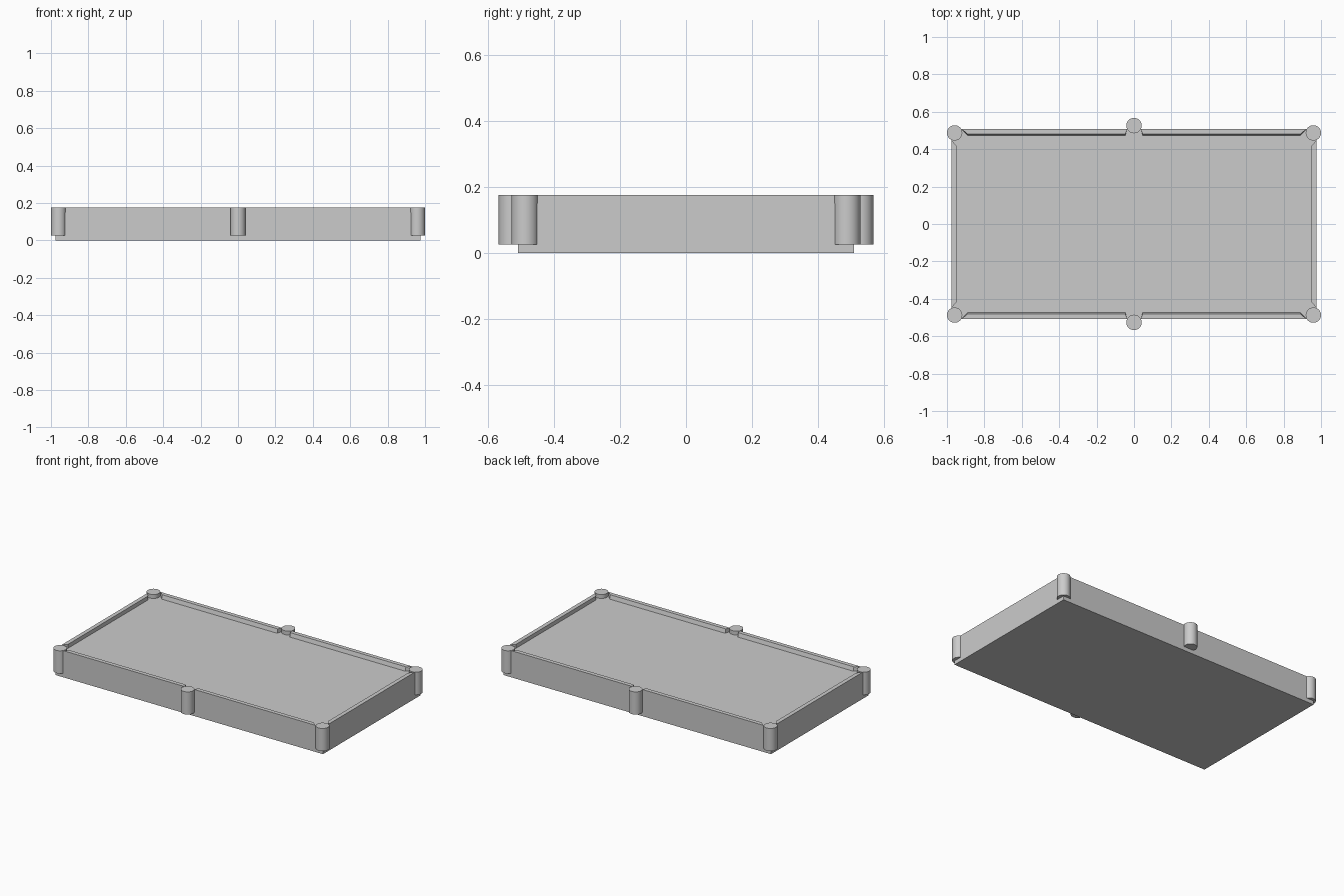
import bpy, bmesh

if "Cube" in bpy.data.objects:
    bpy.data.objects.remove(bpy.data.objects["Cube"])

HX, HY = 0.977, 0.508      # half size of the table body
BED, TOP = 0.15, 0.176     # playing surface and rail heights


def prism(name, lower, upper, z0, z1):
    """Closed solid between two matching outlines."""
    bm = bmesh.new()
    lo = [bm.verts.new((x, y, z0)) for x, y in lower]
    hi = [bm.verts.new((x, y, z1)) for x, y in upper]
    n = len(lo)
    bm.faces.new(lo[::-1])
    bm.faces.new(hi)
    for i in range(n):
        bm.faces.new((lo[i], lo[(i + 1) % n], hi[(i + 1) % n], hi[i]))
    bmesh.ops.recalc_face_normals(bm, faces=bm.faces[:])
    me = bpy.data.meshes.new(name)
    bm.to_mesh(me)
    bm.free()
    ob = bpy.data.objects.new(name, me)
    bpy.context.collection.objects.link(ob)
    return ob


# table body with the flat playing bed on top
body = [(-HX, -HY), (HX, -HY), (HX, HY), (-HX, HY)]
prism("table_bed", body, body, 0, BED)

# four long rails with angled ends and a slightly sloped inner face
for sx in (-1, 1):
    for sy in (-1, 1):
        def outline(inner):
            pts = [(0.037, HY), (0.922, HY), (0.89, inner), (0.046, inner)]
            return [(sx * x, sy * y) for x, y in pts]
        prism("long_rail", outline(0.474), outline(0.481), BED, TOP)

# two short end rails
for sx in (-1, 1):
    end = [(HX, -0.45), (HX, 0.45), (0.95, 0.418), (0.95, -0.418)]
    end = [(sx * x, y) for x, y in end]
    prism("end_rail", end, end, BED, TOP)

# six round pockets
for sy in (-1, 1):
    for x, y in ((-0.959, 0.487), (0, 0.526), (0.959, 0.487)):
        bpy.ops.mesh.primitive_cylinder_add(
            vertices=32, radius=0.041, depth=TOP - 0.026,
            location=(x, sy * y, (TOP + 0.026) / 2))
        bpy.context.object.name = "pocket"
        bpy.ops.object.shade_smooth_by_angle()
